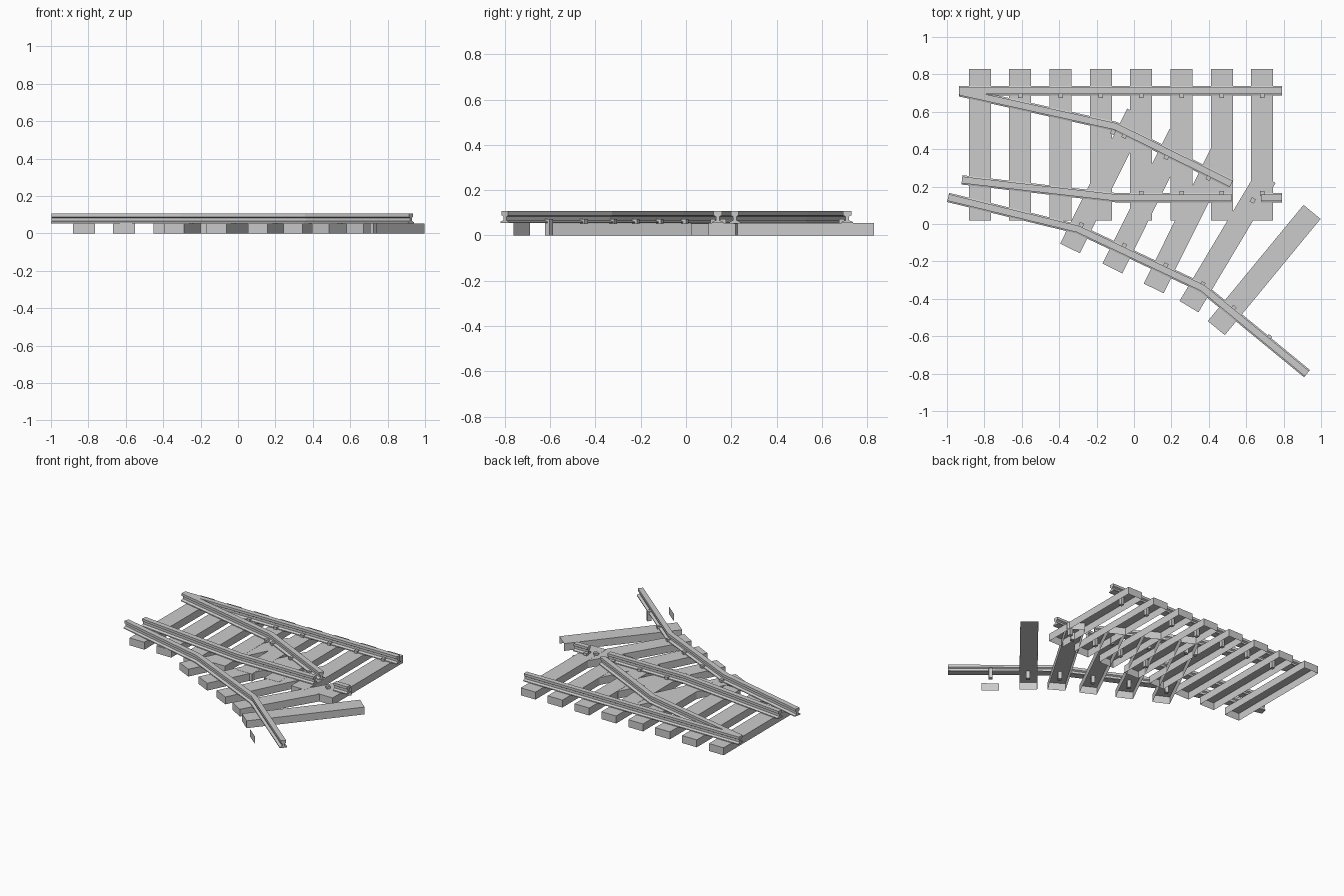
import bpy, bmesh, math
from mathutils import Vector, Matrix

if "Cube" in bpy.data.objects:
    bpy.data.objects.remove(bpy.data.objects["Cube"])

SLEEPER_H = 0.054
# I-shaped rail half profile: (half width, z)
HALF = [(0.025, 0.054), (0.025, 0.060), (0.008, 0.067), (0.008, 0.083),
        (0.018, 0.089), (0.018, 0.107)]
PROFILE = HALF + [(-w, z) for w, z in reversed(HALF)]


def finish(bm, name, recalc=True):
    if recalc:
        bmesh.ops.recalc_face_normals(bm, faces=bm.faces)
    mesh = bpy.data.meshes.new(name)
    bm.to_mesh(mesh)
    bm.free()
    ob = bpy.data.objects.new(name, mesh)
    bpy.context.collection.objects.link(ob)
    return ob


def box(name, x, y, angle, size, z0, open_bottom=False, open_end=False):
    bm = bmesh.new()
    m = (Matrix.Translation((x, y, z0 + size[2] / 2))
         @ Matrix.Rotation(angle, 4, 'Z') @ Matrix.Diagonal((*size, 1)))
    bmesh.ops.create_cube(bm, size=1)
    drop = [f for f in bm.faces if (open_bottom and f.normal.z < -0.9)
            or (open_end and f.normal.x > 0.9)]
    bmesh.ops.delete(bm, geom=drop, context='FACES')
    bmesh.ops.transform(bm, matrix=m, verts=bm.verts)
    return finish(bm, name, recalc=False)


def rail(name, pts):
    # sweep the profile along the path with mitred bends
    pts = [Vector(p) for p in pts]
    dirs = [(b - a).normalized() for a, b in zip(pts, pts[1:])]
    bm = bmesh.new()
    rings = []
    for i, p in enumerate(pts):
        a, b = dirs[max(i - 1, 0)], dirs[min(i, len(dirs) - 1)]
        t = (a + b).normalized()
        n = Vector((-t.y, t.x)) / t.dot(a)
        rings.append([bm.verts.new((p.x + n.x * w, p.y + n.y * w, z)) for w, z in PROFILE])
    k = len(PROFILE)
    for r, s in zip(rings, rings[1:]):
        for j in range(k):
            bm.faces.new((r[j], r[(j + 1) % k], s[(j + 1) % k], s[j]))
    bm.faces.new(rings[0])
    bm.faces.new(rings[-1])
    return finish(bm, name)


def clip(name, x, y, deg=0):
    box(name, x, y, math.radians(deg), (0.024, 0.026, 0.072), 0.0)


# straight sleepers, hollow underneath
xs = [-0.824 + 0.2156 * i for i in range(8)]
for i, x in enumerate(xs):
    box(f"straight_sleeper_{i+1}", x, 0.425, math.pi / 2, (0.81, 0.118, SLEEPER_H), 0, True)

# sleepers under the diverging track
angled = [(-0.163, 0.230, 63.6), (0.064, 0.123, 63.6), (0.284, 0.016, 63.6),
          (0.500, -0.096, 59.2), (0.696, -0.246, 50.5)]
for i, (x, y, a) in enumerate(angled):
    box(f"angled_sleeper_{i+1}", x, y, math.radians(a), (0.805, 0.118, SLEEPER_H - 0.001),
        0, True, i == 4)

# lone end board of the last sleeper
bm = bmesh.new()
bm.faces.new([bm.verts.new(c) for c in [(0.58, -0.69, 0), (0.67, -0.762, 0),
              (0.67, -0.762, SLEEPER_H), (0.58, -0.69, SLEEPER_H)]])
finish(bm, "sleeper_end_board", recalc=False)

# rails
rail("outer_straight_rail", [(-0.935, 0.712), (0.79, 0.712)])
rail("inner_diverging_rail", [(-0.93, 0.706), (-0.10, 0.522), (0.52, 0.215)])
rail("inner_straight_rail", [(-0.92, 0.236), (-0.09, 0.14), (0.52, 0.14)])
rail("short_straight_rail", [(0.68, 0.14), (0.79, 0.14)])
rail("outer_diverging_rail", [(-0.994, 0.142), (-0.30, -0.027), (0.367, -0.342), (0.925, -0.80)])

# rail clips
for i, x in enumerate(xs[1:]):
    clip(f"outer_straight_clip_{i+1}", x, 0.688)
for i, x in enumerate(xs[4:]):
    clip(f"inner_straight_clip_{i+1}", x, 0.164)
for i, (x, y, a) in enumerate([(-0.112, 0.492, -26), (-0.052, 0.472, -26), (0.174, 0.358, -26),
                               (0.399, 0.247, -26), (0.635, 0.126, -30)]):
    clip(f"inner_diverging_clip_{i+1}", x, y, a)
for i, (x, y, a) in enumerate([(-0.283, -0.006, -26), (-0.053, -0.116, -26), (0.168, -0.222, -26),
                               (0.367, -0.322, -31), (0.532, -0.450, -39), (0.722, -0.606, -39)]):
    clip(f"outer_diverging_clip_{i+1}", x, y, a)
